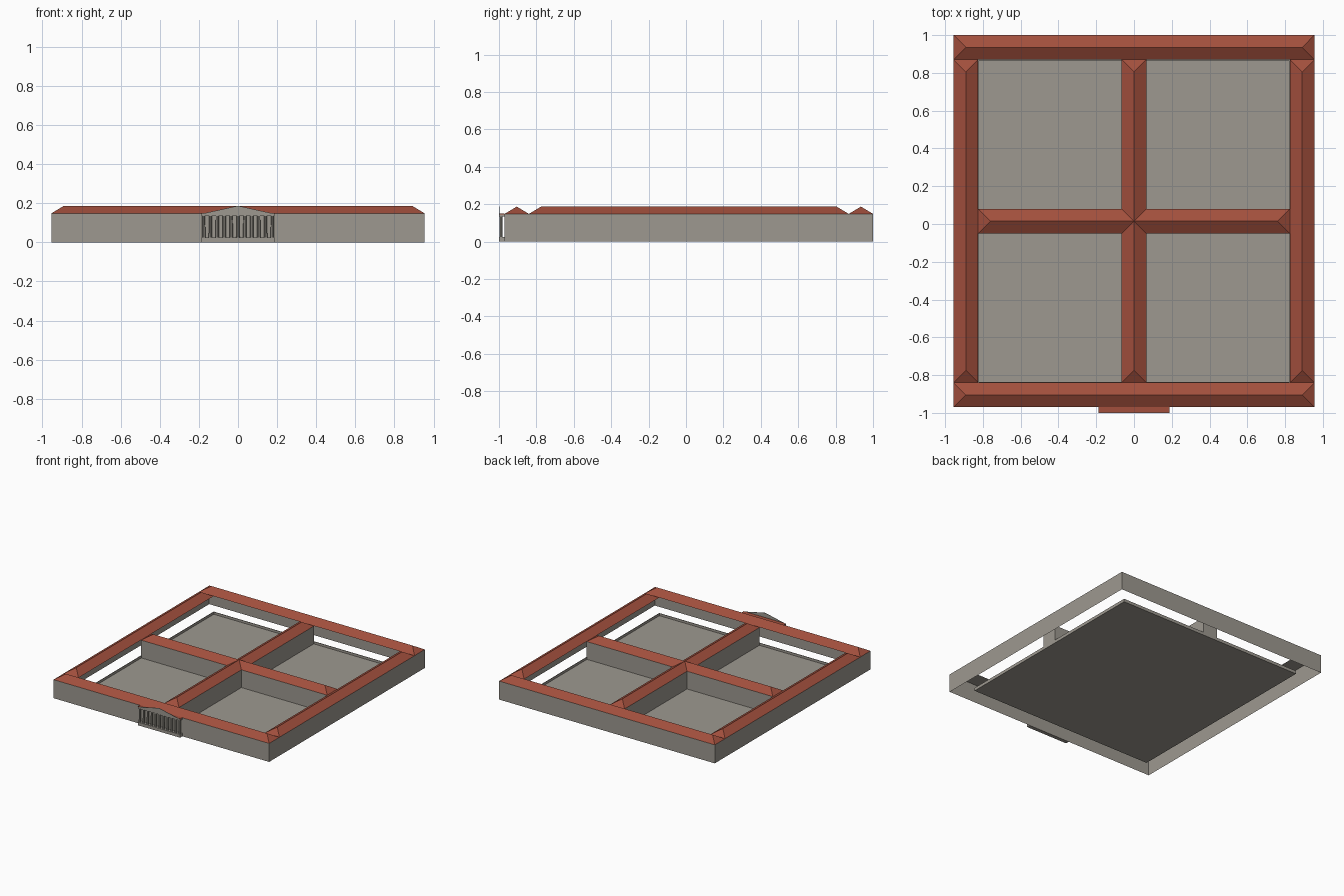
import bpy, bmesh
from mathutils import Matrix, Vector

old = bpy.data.objects.get("Cube")
if old:
    bpy.data.objects.remove(old, do_unlink=True)


def material(name, rgb):
    m = bpy.data.materials.new(name)
    m.use_nodes = True
    m.diffuse_color = (*rgb, 1)
    m.node_tree.nodes["Principled BSDF"].inputs["Base Color"].default_value = (*rgb, 1)
    return m


STONE = material("grey stone", (0.34, 0.318, 0.28))
TILE = material("red roof tile", (0.36, 0.078, 0.046))

# Overall plan
X, FRONT, BACK = 0.955, -0.97, 1.0
WING, EAVE, RIDGE = 0.13, 0.148, 0.187
IN_X, IN_F, IN_B = X - WING, FRONT + WING, BACK - WING
MID = (FRONT + BACK) / 2
HALF = WING / 2


def finish(name, bm, *mats):
    mesh = bpy.data.meshes.new(name)
    bm.to_mesh(mesh)
    bm.free()
    for m in mats:
        mesh.materials.append(m)
    ob = bpy.data.objects.new(name, mesh)
    bpy.context.collection.objects.link(ob)
    return ob


def box(name, x0, x1, y0, y1, z0, z1, mat=STONE):
    bm = bmesh.new()
    size = Matrix.Diagonal((x1 - x0, y1 - y0, z1 - z0, 1))
    place = Matrix.Translation(((x0 + x1) / 2, (y0 + y1) / 2, (z0 + z1) / 2))
    bmesh.ops.create_cube(bm, size=1, matrix=place @ size)
    return finish(name, bm, mat)


def hip_roof(name, x0, x1, y0, y1):
    """Hipped roof whose ridge follows the longer side."""
    bm = bmesh.new()
    a, b, c, d = [bm.verts.new((x, y, EAVE)) for x, y in
                  ((x0, y0), (x1, y0), (x1, y1), (x0, y1))]
    if x1 - x0 < y1 - y0:
        a, b, c, d = b, c, d, a
    along = (b.co - a.co).normalized() * HALF
    rise = Vector((0, 0, RIDGE - EAVE))
    r0 = bm.verts.new((a.co + d.co) / 2 + along + rise)
    r1 = bm.verts.new((b.co + c.co) / 2 - along + rise)
    for f in ((a, b, r1, r0), (c, d, r0, r1), (b, c, r1), (d, a, r0)):
        bm.faces.new(f)
    ceiling = bm.faces.new((d, c, b, a))
    ceiling.material_index = 1
    bmesh.ops.recalc_face_normals(bm, faces=bm.faces)
    return finish(name, bm, TILE, STONE)


def facade(name, start, end, bays):
    """Wall sheet with three storeys of shallow recessed windows."""
    bm = bmesh.new()
    p, q = Vector((*start, 0)), Vector((*end, 0))
    rows = [[bm.verts.new(p.lerp(q, i / bays) + Vector((0, 0, EAVE * r / 3)))
             for i in range(bays + 1)] for r in range(4)]
    for low, high in zip(rows, rows[1:]):
        for i in range(bays):
            bm.faces.new((low[i], low[i + 1], high[i + 1], high[i]))
    bm.normal_update()
    bmesh.ops.inset_individual(bm, faces=bm.faces[:], thickness=0.009)
    panes = [f for f in bm.faces if all(len(v.link_edges) == 4 for v in f.verts)
             and f.calc_area() < 0.6 * EAVE / 3 * (q - p).length / bays]
    inward = Vector((-(q - p).y, (q - p).x, 0)).normalized() * 0.004
    for pane in panes:
        if all(0.004 < v.co.z < EAVE - 0.004 for v in pane.verts):
            centre = pane.calc_center_median()
            storey = (centre.z / EAVE * 3) % 1
            if abs(storey - 0.5) < 0.05:
                bmesh.ops.translate(bm, verts=pane.verts, vec=inward)
    return finish(name, bm, STONE)


# Outer walls, counter-clockwise so that they face outwards
facade("front_wall", (-X, FRONT), (X, FRONT), 56)
facade("right_wall", (X, FRONT), (X, BACK), 58)
facade("back_wall", (X, BACK), (-X, BACK), 56)
facade("left_wall", (-X, BACK), (-X, FRONT), 58)

# Courtyard floor with a low kerb
box("courtyard_floor", -IN_X, IN_X, IN_F, IN_B, 0, 0.006)
K, KH = 0.004, 0.025
for side, s in (("left", 1), ("right", -1)):
    x = s * (IN_X - K / 2)
    box(side + "_kerb", x - K / 2, x + K / 2, IN_F, IN_B, 0, KH)
box("front_kerb", -IN_X, IN_X, IN_F, IN_F + K, 0, KH)
box("back_kerb", -IN_X, IN_X, IN_B - K, IN_B, 0, KH)

# Crossing wings between the courtyards
box("long_middle_wing", -HALF, HALF, IN_F, IN_B, 0.001, EAVE)
box("cross_middle_wing", -IN_X, IN_X, MID - HALF, MID + HALF, 0.001, EAVE)

# Roofs
hip_roof("front_roof", -X, X, FRONT, IN_F)
hip_roof("back_roof", -X, X, IN_B, BACK)
hip_roof("left_roof", IN_X, X, IN_F, IN_B)
hip_roof("right_roof", -X, -IN_X, IN_F, IN_B)
hip_roof("long_middle_roof", -HALF, HALF, IN_F, IN_B)
hip_roof("cross_middle_roof", -IN_X, IN_X, MID - HALF, MID + HALF)

# Entrance portico: base, columns, beam, flat roof and pediment
PW, PY = 0.187, -1.0
box("portico_base", -PW, PW, PY, FRONT, 0, 0.025)
box("portico_beam", -PW, PW, PY, FRONT, 0.135, 0.146)
box("portico_roof", -PW, PW, PY + 0.003, FRONT, 0.146, 0.15, TILE)

bm = bmesh.new()
COLUMNS = 11
for i in range(COLUMNS):
    x = (2 * i / (COLUMNS - 1) - 1) * (PW - 0.011)
    bmesh.ops.create_cone(bm, cap_ends=True, segments=8, radius1=0.009, radius2=0.008,
                          depth=0.11, matrix=Matrix.Translation((x, PY + 0.011, 0.08)))
finish("portico_columns", bm, STONE)

bm = bmesh.new()
tri = bm.faces.new([bm.verts.new((x, PY, z)) for x, z in
                    ((-PW, 0.146), (PW, 0.146), (0, RIDGE))])
side = bmesh.ops.extrude_face_region(bm, geom=[tri])["geom"]
bmesh.ops.translate(bm, vec=(0, 0.003, 0),
                    verts=[v for v in side if isinstance(v, bmesh.types.BMVert)])
bmesh.ops.recalc_face_normals(bm, faces=bm.faces)
finish("pediment", bm, STONE)
